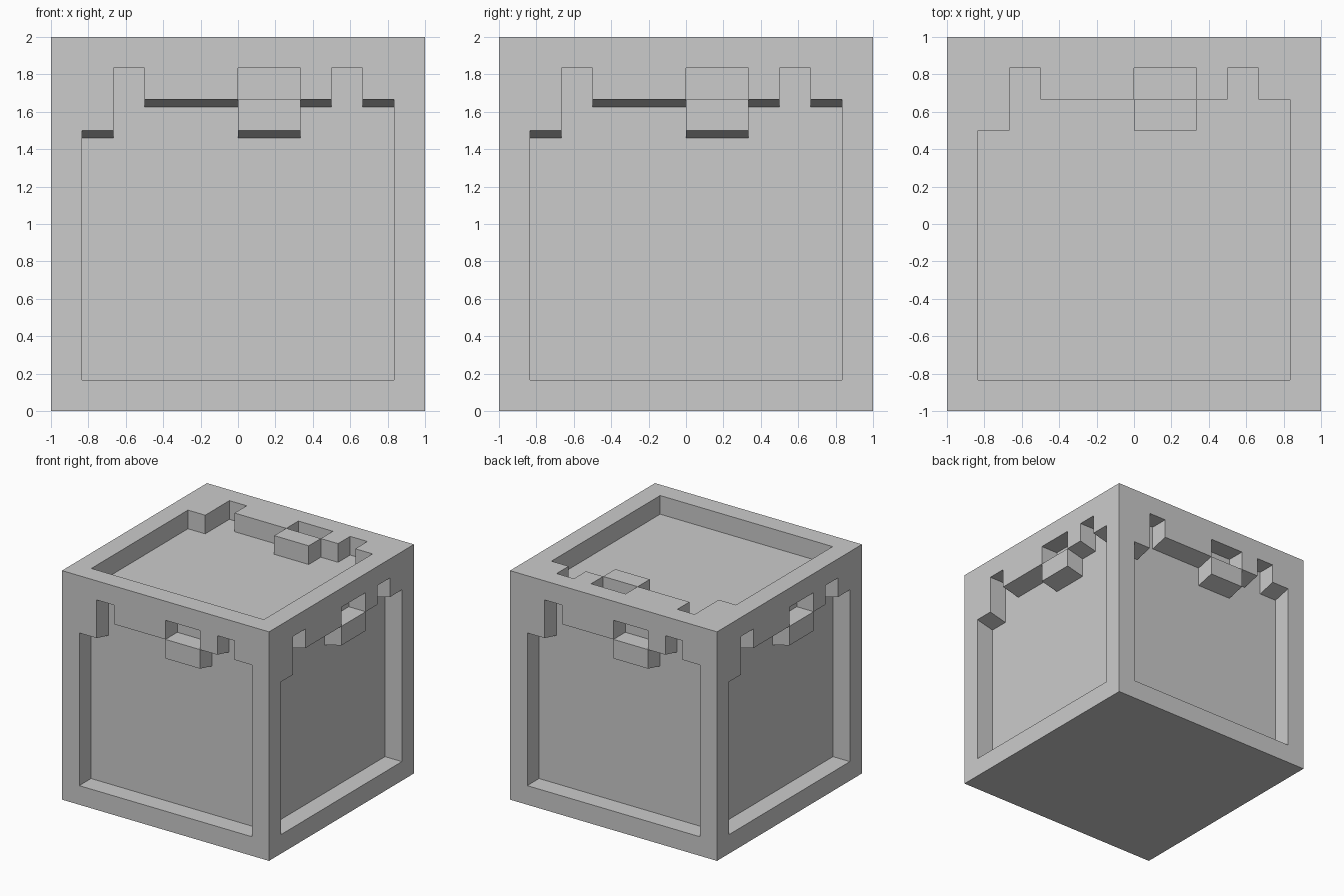
import bpy
import bmesh
from math import radians
from mathutils import Matrix, Vector

UNIT = 1 / 6        # module of the stepped pattern
DEPTH = 0.163       # recess depth
DRAFT = 0.04        # drop of the sloped undersides towards the panel

old = bpy.data.objects.get("Cube")
if old:
    bpy.data.objects.remove(old, do_unlink=True)

grey = bpy.data.materials.new("plain grey")
grey.use_nodes = True
colour = (0.6, 0.6, 0.6, 1)
grey.diffuse_color = colour
grey.node_tree.nodes["Principled BSDF"].inputs["Base Color"].default_value = colour

# Stepped outline of a recessed panel, in modules from the face centre
PANEL = [(-5, -5), (5, -5), (5, 4), (4, 4), (4, 5), (3, 5), (3, 4), (2, 4),
         (2, 3), (0, 3), (0, 4), (-3, 4), (-3, 5), (-4, 5), (-4, 3), (-5, 3)]
# Window above the raised block
WINDOW = [(0, 4), (2, 4), (2, 5), (0, 5)]


def make_object(name, bm):
    bmesh.ops.recalc_face_normals(bm, faces=bm.faces)
    mesh = bpy.data.meshes.new(name)
    bm.to_mesh(mesh)
    bm.free()
    mesh.materials.append(grey)
    obj = bpy.data.objects.new(name, mesh)
    bpy.context.collection.objects.link(obj)
    return obj


def make_cutter(outline, draft, turn):
    """Prism sunk into the front face, then turned to another face."""
    bm = bmesh.new()
    rings = []
    for y, drop in ((-1.1, 0), (-1, 0), (DEPTH - 1, draft)):
        rings.append([bm.verts.new((u * UNIT, y, v * UNIT - (drop if v in (3, 4) else 0)))
                      for u, v in outline])
    bm.faces.new(rings[0])
    bm.faces.new(rings[-1])
    for near, far in zip(rings, rings[1:]):
        for i in range(len(outline)):
            j = (i + 1) % len(outline)
            bm.faces.new((near[i], near[j], far[j], far[i]))
    bm.transform(Matrix.Translation(Vector((0, 0, 1))) @ turn)
    cutter = make_object("recess_cutter", bm)
    cutter.hide_render = True
    return cutter


# Solid block
bm = bmesh.new()
bmesh.ops.create_cube(bm, size=2, matrix=Matrix.Translation((0, 0, 1)))
body = make_object("cube_body", bm)

# Same recess on the four sides (sloped undersides) and the top (straight)
faces = [(Matrix.Rotation(radians(90 * k), 4, "Z"), DRAFT) for k in range(4)]
faces.append((Matrix.Rotation(radians(-90), 4, "X"), 0))
cutters = []
for turn, draft in faces:
    for outline, slope in ((PANEL, draft), (WINDOW, 0)):
        cutter = make_cutter(outline, slope, turn)
        cutters.append(cutter)
        cut = body.modifiers.new("recess", "BOOLEAN")
        cut.operation = "DIFFERENCE"
        cut.solver = "EXACT"
        cut.object = cutter

# Apply the cuts and drop the helpers
bpy.context.view_layer.update()
result = bpy.data.meshes.new_from_object(
    body.evaluated_get(bpy.context.evaluated_depsgraph_get()))
body.modifiers.clear()
body.data = result
for cutter in cutters:
    bpy.data.objects.remove(cutter, do_unlink=True)
